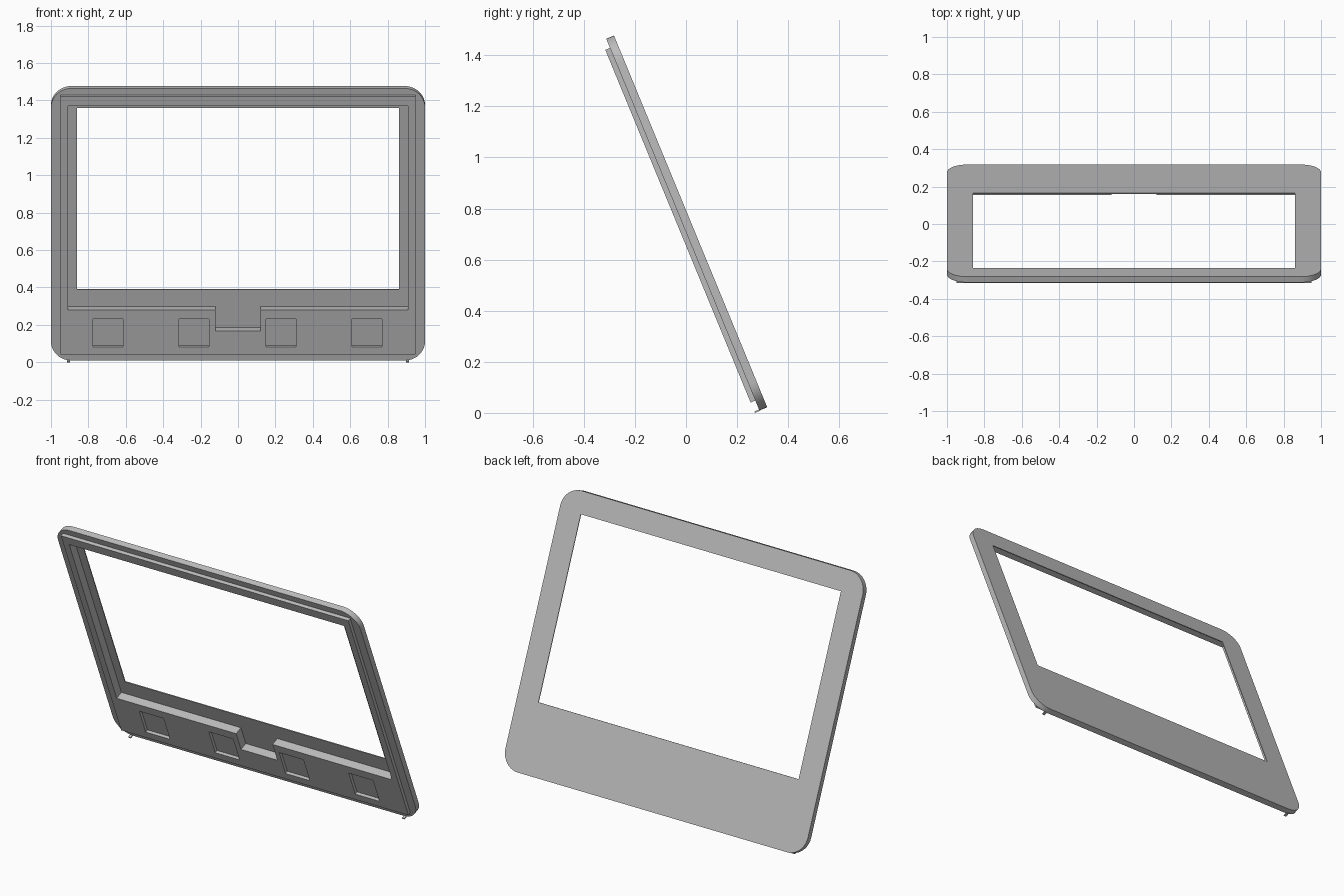
import bpy, bmesh
from math import radians, cos, sin, pi
from mathutils import Matrix

cube = bpy.data.objects.get("Cube")
if cube:
    bpy.data.objects.remove(cube, do_unlink=True)

# One grey plastic for everything
grey = bpy.data.materials.new("grey_plastic")
grey.use_nodes = True
grey.diffuse_color = (0.5, 0.5, 0.5, 1)
grey.node_tree.nodes["Principled BSDF"].inputs["Base Color"].default_value = grey.diffuse_color

# Panel space: x across, y up the slope, z out of the front face
TILT = Matrix.Translation((0, 0.318, 0.022)) @ Matrix.Rotation(radians(112.4), 4, 'X')
HEIGHT, PLATE, FRONT, BACKING = 1.574, 0.033, 0.053, 0.005


def prism(name, outline, low, high):
    """Extrude a closed counter-clockwise outline between two depths."""
    bm = bmesh.new()
    face = bm.faces.new([bm.verts.new((x, y, low)) for x, y in outline])
    top = bmesh.ops.extrude_face_region(bm, geom=[face])["geom"]
    bmesh.ops.translate(bm, vec=(0, 0, high - low),
                        verts=[v for v in top if isinstance(v, bmesh.types.BMVert)])
    bmesh.ops.recalc_face_normals(bm, faces=bm.faces)
    mesh = bpy.data.meshes.new(name)
    bm.to_mesh(mesh)
    bm.free()
    mesh.materials.append(grey)
    obj = bpy.data.objects.new(name, mesh)
    bpy.context.collection.objects.link(obj)
    obj.matrix_world = TILT
    return obj


def rect(x0, x1, y0, y1):
    return [(x0, y0), (x1, y0), (x1, y1), (x0, y1)]


def rounded(half, height, r, steps=10):
    centres = [(half - r, height - r), (r - half, height - r), (r - half, r), (half - r, r)]
    return [(cx + r * cos((q + i / steps) * pi / 2), cy + r * sin((q + i / steps) * pi / 2))
            for q, (cx, cy) in enumerate(centres) for i in range(steps + 1)]


def combine(body, tool, operation):
    """Apply a boolean and discard the tool."""
    tool.hide_render = True
    mod = body.modifiers.new("shape", 'BOOLEAN')
    mod.operation, mod.solver, mod.object = operation, 'EXACT', tool
    bpy.context.view_layer.update()
    with bpy.context.temp_override(object=body, active_object=body):
        bpy.ops.object.modifier_apply(modifier=mod.name)
    bpy.data.objects.remove(tool, do_unlink=True)


# Rounded back plate with a raised square bezel in front
panel = prism("screen_frame", rounded(1, HEIGHT, 0.11), 0, PLATE)
combine(panel, prism("bezel", rect(-0.95, 0.95, 0.042, 1.535), PLATE - 0.01, FRONT), 'UNION')

# Screen recess with a cable notch in its lower edge
ledge, notch, side = 0.301, 0.18, 0.91
recess = [(-side, ledge), (-0.12, ledge), (-0.12, notch), (0.12, notch),
          (0.12, ledge), (side, ledge), (side, 1.48), (-side, 1.48)]
combine(panel, prism("recess_cutter", recess, BACKING, FRONT + 0.1), 'DIFFERENCE')

# Window through the thin backing
combine(panel, prism("window_cutter", rect(-0.86, 0.86, 0.4, 1.45), -0.1, FRONT), 'DIFFERENCE')

# Four shallow square pockets below the screen
for x in (-0.695, -0.235, 0.23, 0.69):
    combine(panel, prism("pocket_cutter", rect(x - 0.08, x + 0.08, 0.088, 0.248),
                         FRONT - 0.018, FRONT + 0.1), 'DIFFERENCE')

# Tiny pins at the lower corners
for label, x in (("left", 0.905), ("right", -0.905)):
    prism(label + "_pin", rect(x - 0.008, x + 0.008, -0.002, 0.004), PLATE - 0.005, FRONT)

bpy.ops.object.select_all(action='DESELECT')
panel.select_set(True)
bpy.context.view_layer.objects.active = panel
bpy.ops.object.shade_smooth_by_angle(angle=radians(30))
